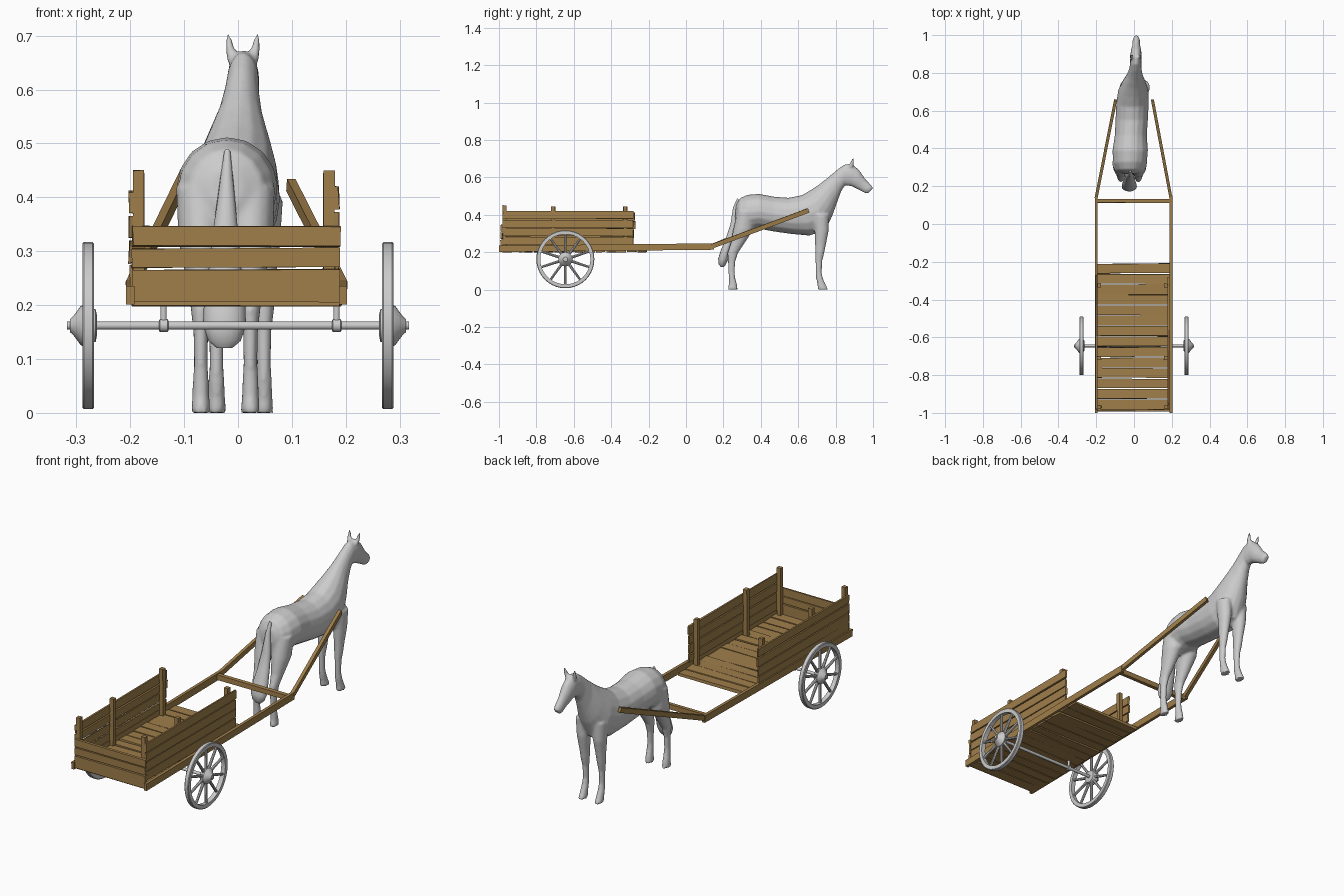
import bpy, bmesh, random
from math import sin, cos, pi, radians
from mathutils import Vector, Matrix

if "Cube" in bpy.data.objects:
    bpy.data.objects.remove(bpy.data.objects["Cube"])

random.seed(4)
wood = bpy.data.materials.new("wood")
wood.diffuse_color = (0.35, 0.21, 0.07, 1)
wood.use_nodes = True
wood.node_tree.nodes["Principled BSDF"].inputs["Base Color"].default_value = wood.diffuse_color


def finish(name, bm, mat=None, smooth=False):
    bmesh.ops.recalc_face_normals(bm, faces=bm.faces)
    me = bpy.data.meshes.new(name)
    bm.to_mesh(me)
    bm.free()
    ob = bpy.data.objects.new(name, me)
    bpy.context.collection.objects.link(ob)
    if mat:
        me.materials.append(mat)
    if smooth:
        bpy.context.view_layer.objects.active = ob
        for o in bpy.context.selected_objects:
            o.select_set(False)
        ob.select_set(True)
        bpy.ops.object.shade_smooth_by_angle(angle=radians(40))
    return ob


def board(name, x, y, z, jit=0.002):
    """Rough sawn box from (min, max) ranges."""
    bm = bmesh.new()
    bmesh.ops.create_cube(bm, size=1)
    for v in bm.verts:
        v.co = [r[0] if c < 0 else r[1] for c, r in zip(v.co, (x, y, z))]
        v.co += Vector([random.uniform(-jit, jit) for _ in range(3)])
    return finish(name, bm, wood)


def beam(name, a, b, w, h):
    """Straight bar along a line running mostly in y."""
    a, b = Vector(a), Vector(b)
    d = (b - a).normalized()
    side = d.cross(Vector((0, 0, 1))).normalized()
    up = side.cross(d)
    rot = Matrix((side, d, up)).transposed().to_4x4()
    bm = bmesh.new()
    bmesh.ops.create_cube(bm, size=1)
    bmesh.ops.scale(bm, vec=(w, (b - a).length, h), verts=bm.verts)
    bmesh.ops.transform(bm, matrix=Matrix.Translation((a + b) / 2) @ rot, verts=bm.verts)
    return finish(name, bm, wood)


def rings_to_mesh(bm, rings, cap=True, loop=False):
    vs = [[bm.verts.new(p) for p in r] for r in rings]
    n = len(vs[0])
    pairs = list(zip(vs, vs[1:])) + ([(vs[-1], vs[0])] if loop else [])
    for r, s in pairs:
        for i in range(n):
            bm.faces.new((r[i], r[(i + 1) % n], s[(i + 1) % n], s[i]))
    if cap and not loop:
        bm.faces.new(vs[0])
        bm.faces.new(vs[-1])


def lathe(bm, prof, y, z, n=32, loop=False):
    """Revolve (x, radius) points about an axis parallel to x."""
    rings_to_mesh(bm, [[(x, y + r * cos(2 * pi * i / n), z + r * sin(2 * pi * i / n))
                        for i in range(n)] for x, r in prof], loop=loop)


def loft(bm, secs, n=16):
    """Elliptical sections: top (y, z), bottom (y, z), centre x, half width."""
    rings = []
    for yt, zt, yb, zb, x, w in secs:
        t, b = Vector((x, yt, zt)), Vector((x, yb, zb))
        c, h = (t + b) / 2, (t - b) / 2
        rings.append([c + h * cos(2 * pi * i / n) + Vector((w * sin(2 * pi * i / n), 0, 0))
                      for i in range(n)])
    rings_to_mesh(bm, rings)


# cart bed planks
pitch = 0.775 / 14
for i in range(14):
    y = -0.98 + i * pitch
    board(f"bed_plank_{i}", (-0.195, 0.19), (y, y + pitch - 0.005), (0.2, 0.216), 0.003)

# long rails, cross bar and shafts
for s, side, tip in ((-1, "left", 0.453), (1, "right", 0.435)):
    x = -0.2 if s < 0 else 0.195
    beam(f"rail_{side}", (x, -1, 0.218), (x, 0.15, 0.23), 0.015, 0.034)
    beam(f"shaft_{side}", (x, 0.14, 0.232), (s * 0.098, 0.655, tip - 0.012), 0.016, 0.024)
board("cross_bar", (-0.195, 0.19), (0.112, 0.132), (0.218, 0.242), 0.001)

# side boards and posts
for side, bx, px, z0 in (("left", (-0.202, -0.194), (-0.195, -0.174), 0.232),
                         ("right", (0.178, 0.187), (0.158, 0.179), 0.24)):
    for i in range(4):
        z = z0 + i * 0.046
        e = random.uniform(-0.006, 0.008)
        board(f"side_board_{side}_{i}", bx, (-0.98, -0.278 + e), (z, z + 0.041))
    for i, y in enumerate((-0.97, -0.71, -0.325)):
        board(f"side_post_{side}_{i}", px, (y - 0.01, y + 0.01), (0.21, 0.45 - 0.006 * (i > 0)), 0.001)

# tail boards
for i, (a, b) in enumerate(((0.206, 0.266), (0.271, 0.306), (0.31, 0.347))):
    board(f"end_board_{i}", (-0.196, 0.19), (-0.992, -0.98), (a, b))

# wheels: rim, spokes and hub
WY, WZ, WX = -0.645, 0.162, 0.278
for s, side in ((-1, "left"), (1, "right")):
    bm = bmesh.new()
    lathe(bm, [(s * (WX + a), r) for a, r in
               ((-0.011, 0.134), (-0.011, 0.152), (-0.008, 0.155), (0.008, 0.155),
                (0.011, 0.152), (0.011, 0.134))], WY, WZ, 40, loop=True)
    finish(f"wheel_rim_{side}", bm, smooth=True)
    bm = bmesh.new()
    for i in range(10):
        m = (Matrix.Translation((s * WX, WY, WZ)) @ Matrix.Rotation(2 * pi * i / 10, 4, 'X')
             @ Matrix.Translation((0, 0, 0.084)))
        bmesh.ops.create_cone(bm, cap_ends=True, segments=8, radius1=0.0075, radius2=0.006,
                              depth=0.11, matrix=m)
    finish(f"wheel_spokes_{side}", bm, smooth=True)
    bm = bmesh.new()
    lathe(bm, [(s * x, r) for x, r in
               ((0.262, 0.02), (0.264, 0.03), (0.288, 0.038), (0.292, 0.036), (0.306, 0.017),
                (0.312, 0.012))], WY, WZ, 24)
    finish(f"wheel_hub_{side}", bm, smooth=True)

# axle with hangers
bm = bmesh.new()
lathe(bm, [(-0.317, 0.0075), (0.317, 0.0075)], WY, WZ, 16)
finish("axle", bm, smooth=True)
for side, x in (("left", -0.138), ("right", 0.183)):
    bm = bmesh.new()
    lathe(bm, [(x - 0.009, 0.009), (x - 0.007, 0.012), (x + 0.007, 0.012), (x + 0.009, 0.009)], WY, WZ, 16)
    bmesh.ops.create_cone(bm, cap_ends=True, segments=10, radius1=0.006, radius2=0.006, depth=0.04,
                          matrix=Matrix.Translation((x, WY, 0.187)))
    finish(f"axle_hanger_{side}", bm, smooth=True)

# horse: trunk, neck and head in one loft
bm = bmesh.new()
loft(bm, [(.268, .455, .262, .38, -.022, .03), (.29, .49, .272, .33, -.022, .07),
          (.33, .507, .31, .31, -.022, .09), (.39, .512, .39, .325, -.02, .094),
          (.47, .497, .47, .31, -.017, .085), (.55, .491, .56, .297, -.012, .086),
          (.62, .505, .66, .288, -.008, .086), (.67, .535, .745, .315, -.004, .08),
          (.715, .565, .785, .4, 0, .062), (.765, .605, .808, .465, .004, .043),
          (.81, .643, .83, .525, .007, .033), (.845, .668, .85, .556, .009, .03),
          (.885, .674, .885, .552, .01, .03), (.925, .64, .905, .543, .011, .028),
          (.96, .59, .93, .53, .012, .021), (.992, .557, .958, .515, .012, .019),
          (1.001, .542, .973, .513, .012, .013)])

# legs: front y, back y, z, half width
fore = [(.765, .68, .4, .036), (.762, .688, .31, .03), (.748, .69, .24, .022), (.738, .691, .19, .019),
        (.728, .692, .15, .014), (.725, .694, .09, .013), (.732, .696, .06, .015),
        (.745, .702, .03, .016), (.76, .704, 0, .018)]
hind = [(.37, .275, .42, .046), (.36, .252, .32, .042), (.315, .24, .25, .028), (.278, .221, .195, .019),
        (.264, .224, .15, .014), (.26, .227, .09, .013), (.264, .229, .06, .015),
        (.272, .229, .03, .016), (.277, .222, 0, .018)]
for prof, cx, off in ((fore, .004, .044), (hind, -.023, .046)):
    for s in (-1, 1):
        loft(bm, [(f, z, b, z, cx + s * off, w) for f, b, z, w in prof])

# ears
for s in (-1, 1):
    loft(bm, [(.893, .655, .868, .65, .009 + s * .019, .011), (.898, .68, .876, .676, .009 + s * .024, .009),
              (.899, .706, .89, .704, .009 + s * .028, .004)], 10)
horse = finish("horse_body", bm)
rm = horse.modifiers.new("blend", 'REMESH')
rm.mode, rm.voxel_size, rm.use_smooth_shade = 'VOXEL', 0.006, True
sm = horse.modifiers.new("soften", 'SMOOTH')
sm.factor, sm.iterations = 0.5, 4

# tail
bm = bmesh.new()
loft(bm, [(.275, .49, .285, .475, -.02, .006), (.252, .44, .28, .43, -.021, .012),
          (.238, .35, .27, .345, -.023, .022), (.215, .28, .256, .275, -.024, .029),
          (.186, .21, .236, .205, -.025, .038), (.172, .165, .225, .16, -.025, .04),
          (.175, .135, .212, .132, -.025, .03), (.186, .12, .2, .12, -.025, .014)])
finish("horse_tail", bm, smooth=True)
